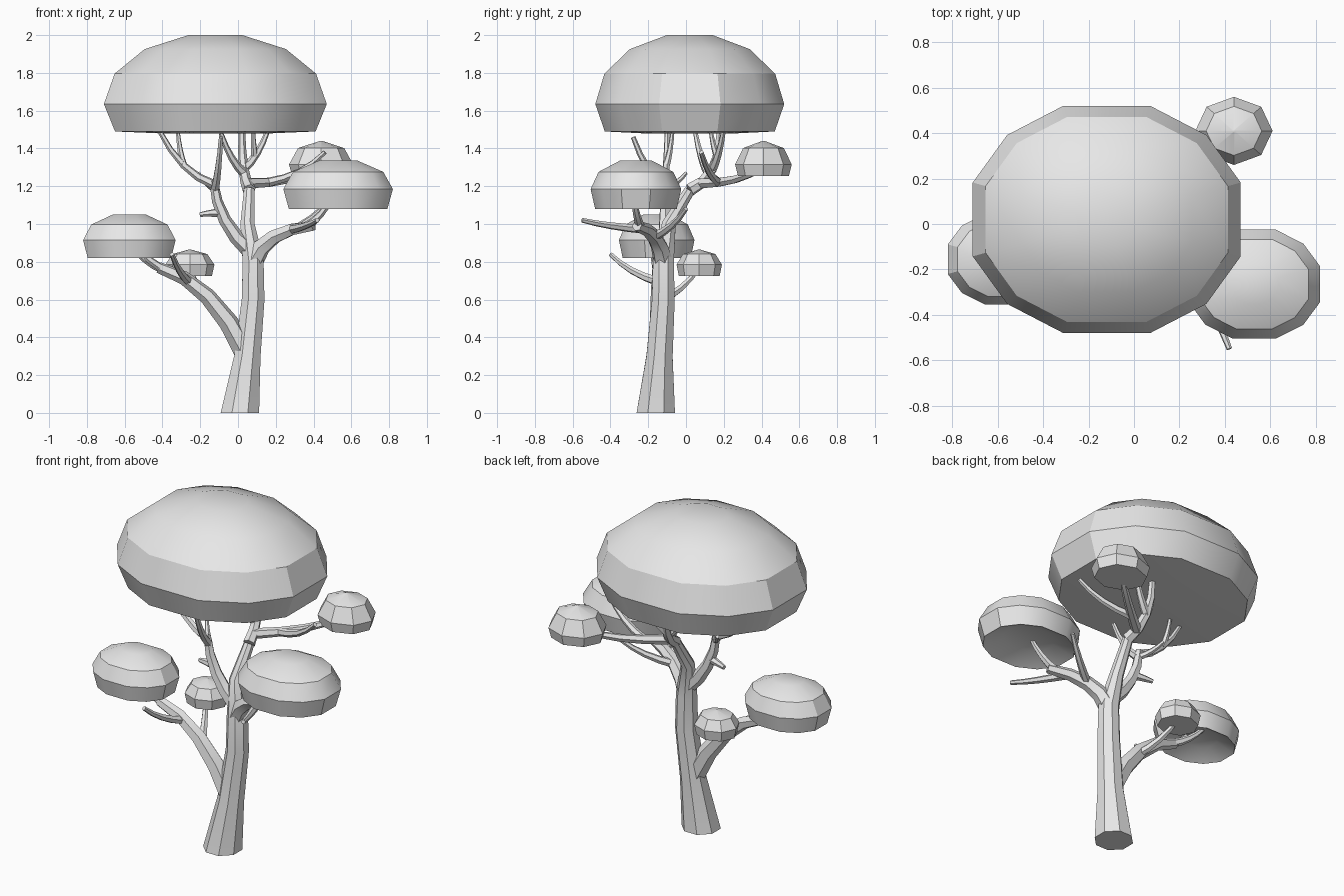
import bpy
import bmesh
import math
from mathutils import Vector

default_cube = bpy.data.objects.get("Cube")
if default_cube:
    bpy.data.objects.remove(default_cube, do_unlink=True)

grey = bpy.data.materials.new("plain_grey")
grey.use_nodes = True
grey.diffuse_color = (0.8, 0.8, 0.8, 1)
shader = grey.node_tree.nodes["Principled BSDF"]
shader.inputs["Base Color"].default_value = grey.diffuse_color


def skin(name, rings, sharp_angle):
    """Bridge rings of points with quads, close both ends and add the object."""
    bm = bmesh.new()
    loops = [[bm.verts.new(point) for point in ring] for ring in rings]
    for low, high in zip(loops, loops[1:]):
        for i in range(len(low)):
            bm.faces.new((low[i - 1], low[i], high[i], high[i - 1]))
    bm.faces.new(loops[0])
    bm.faces.new(loops[-1])
    bmesh.ops.recalc_face_normals(bm, faces=bm.faces)
    mesh = bpy.data.meshes.new(name)
    bm.to_mesh(mesh)
    bm.free()
    mesh.materials.append(grey)
    part = bpy.data.objects.new(name, mesh)
    bpy.context.collection.objects.link(part)
    bpy.ops.object.select_all(action="DESELECT")
    part.select_set(True)
    bpy.context.view_layer.objects.active = part
    bpy.ops.object.shade_smooth_by_angle(angle=math.radians(sharp_angle))


def tube(name, path, radii, sides):
    """Sweep a polygon along a path, carrying its side direction through bends."""
    rings = []
    last = len(path) - 1
    side = None
    for k, point in enumerate(path):
        along = (path[min(k + 1, last)] - path[max(k - 1, 0)]).normalized()
        if point.z == 0:
            along = Vector((0, 0, 1))
        side = side or along.orthogonal()
        side = (side - along * side.dot(along)).normalized()
        across = along.cross(side)
        turns = [math.tau * (i + 0.5) / sides for i in range(sides)]
        rings.append([point + radii[k] * (side * math.cos(t) + across * math.sin(t))
                      for t in turns])
    skin(name, rings, 40)


paths = {}


def grow(name, parent, where, tip, radius=0.025, reach=0.6, rise=0.3):
    """Grow a limb from a fraction along its parent, bending once towards its tip."""
    line = paths[parent]
    place = where * (len(line) - 1)
    k = min(int(place), len(line) - 2)
    start = line[k].lerp(line[k + 1], place - k)
    end = Vector(tip)
    knee = start.lerp(end, reach)
    knee.z = start.z + (end.z - start.z) * rise
    steps = 4
    path = []
    radii = []
    for i in range(steps + 1):
        t = i / steps
        path.append(start.lerp(knee, t).lerp(knee.lerp(end, t), t))
        radii.append(radius * (1 - t / 2))
    paths[name] = path
    tube(name, path, radii, 6)


def crown(name, centre, half, low, mid, high, angles, levels, top_angle, hollow, sharp_angle):
    """Dome of revolution over a rim, with an underside that may be hollow."""
    profile = [(0.5, low + hollow), (0.9, low)]
    for i in range(levels + 1):
        a = math.radians(top_angle * i / levels)
        peak = math.sin(math.radians(top_angle))
        profile.append((math.cos(a), mid + (high - mid) * math.sin(a) / peak))
    turns = [math.radians(a + quarter * 90) for quarter in range(4) for a in angles]
    widest = max(math.cos(t) for t in turns)
    rings = []
    for size, z in profile:
        wide = half[0] * size / widest
        deep = half[1] * size / widest
        rings.append([(centre[0] + wide * math.cos(t), centre[1] + deep * math.sin(t), z)
                      for t in turns])
    skin(name, rings, sharp_angle)


# Foliage: one broad top, two hollow side crowns and two small buds
broad = dict(angles=(18, 45, 72), levels=3, top_angle=76, hollow=-0.01, sharp_angle=28)
cap = dict(angles=(18, 45, 72), levels=2, top_angle=69, hollow=0.05, sharp_angle=32)
bud = dict(angles=(0, 45), levels=2, top_angle=88, hollow=0, sharp_angle=20)
crown("top_crown", (-0.12, 0.02), (0.59, 0.5), 1.49, 1.635, 2, **broad)
crown("left_crown", (0.53, -0.265), (0.29, 0.24), 1.08, 1.185, 1.335, **cap)
crown("right_crown", (-0.575, -0.155), (0.245, 0.2), 0.82, 0.915, 1.05, **cap)
crown("back_left_bud", (0.44, 0.41), (0.17, 0.15), 1.255, 1.315, 1.44, **bud)
crown("back_right_bud", (-0.255, 0.07), (0.13, 0.12), 0.725, 0.785, 0.865, **bud)

# Trunk, flared at the ground
paths["trunk"] = [Vector(p) for p in (
    (0.01, -0.16, 0), (0.05, -0.14, 0.3), (0.08, -0.12, 0.6),
    (0.08, -0.12, 0.8), (0.05, -0.09, 1), (0.06, 0.02, 1.18))]
tube("trunk", paths["trunk"], (0.11, 0.075, 0.065, 0.06, 0.04, 0.03), 8)

# Lower limb on the right side
grow("lower_limb", "trunk", 0.2, (-0.42, -0.15, 0.77), radius=0.06, reach=0.4, rise=0.85)
grow("lower_twig_outer", "lower_limb", 0.9, (-0.55, -0.18, 0.9))
grow("lower_twig_inner", "lower_limb", 0.95, (-0.56, -0.08, 0.88))
grow("lower_twig_front", "lower_limb", 0.7, (-0.35, -0.4, 0.84))
grow("lower_twig_back", "lower_limb", 0.45, (-0.26, 0.07, 0.77))

# Limb under the left crown
grow("left_limb", "trunk", 0.6, (0.4, -0.26, 0.99), radius=0.055, reach=0.2, rise=0.9)
grow("left_twig_crown", "left_limb", 0.9, (0.51, -0.28, 1.16))
grow("left_twig_front", "left_limb", 0.75, (0.42, -0.55, 1.02))
grow("left_twig_back", "left_limb", 0.5, (0.44, 0, 1.08))

# Right limb under the top crown
grow("right_limb", "trunk", 0.65, (-0.13, -0.11, 1.23), radius=0.045, reach=0.9, rise=0.4)
grow("right_stub", "right_limb", 0.6, (-0.2, -0.08, 1.05))
grow("right_twig_outer", "right_limb", 0.95, (-0.42, -0.1, 1.5), rise=0.2)
grow("right_twig_inner", "right_twig_outer", 0.5, (-0.32, -0.07, 1.5), radius=0.02)
grow("right_twig_front", "right_limb", 0.9, (-0.09, -0.28, 1.46))
grow("right_twig_back", "right_limb", 0.9, (-0.21, 0, 1.27), radius=0.02)

# Upper limb continuing the trunk
grow("upper_limb", "trunk", 1, (0.02, 0.18, 1.5), radius=0.035, reach=1, rise=0.2)
grow("upper_twig_right", "upper_limb", 0.4, (-0.09, 0.05, 1.48))
grow("upper_twig_left", "upper_limb", 0.5, (0.16, 0.2, 1.5))
grow("upper_twig_fork", "upper_twig_left", 0.4, (0.08, 0.13, 1.5), radius=0.02)

# Limb reaching back to the left bud
grow("back_limb", "upper_limb", 0.2, (0.44, 0.41, 1.3), radius=0.03, rise=0)
grow("back_limb_twig", "back_limb", 0.25, (0.46, 0.08, 1.38), rise=0.2)
